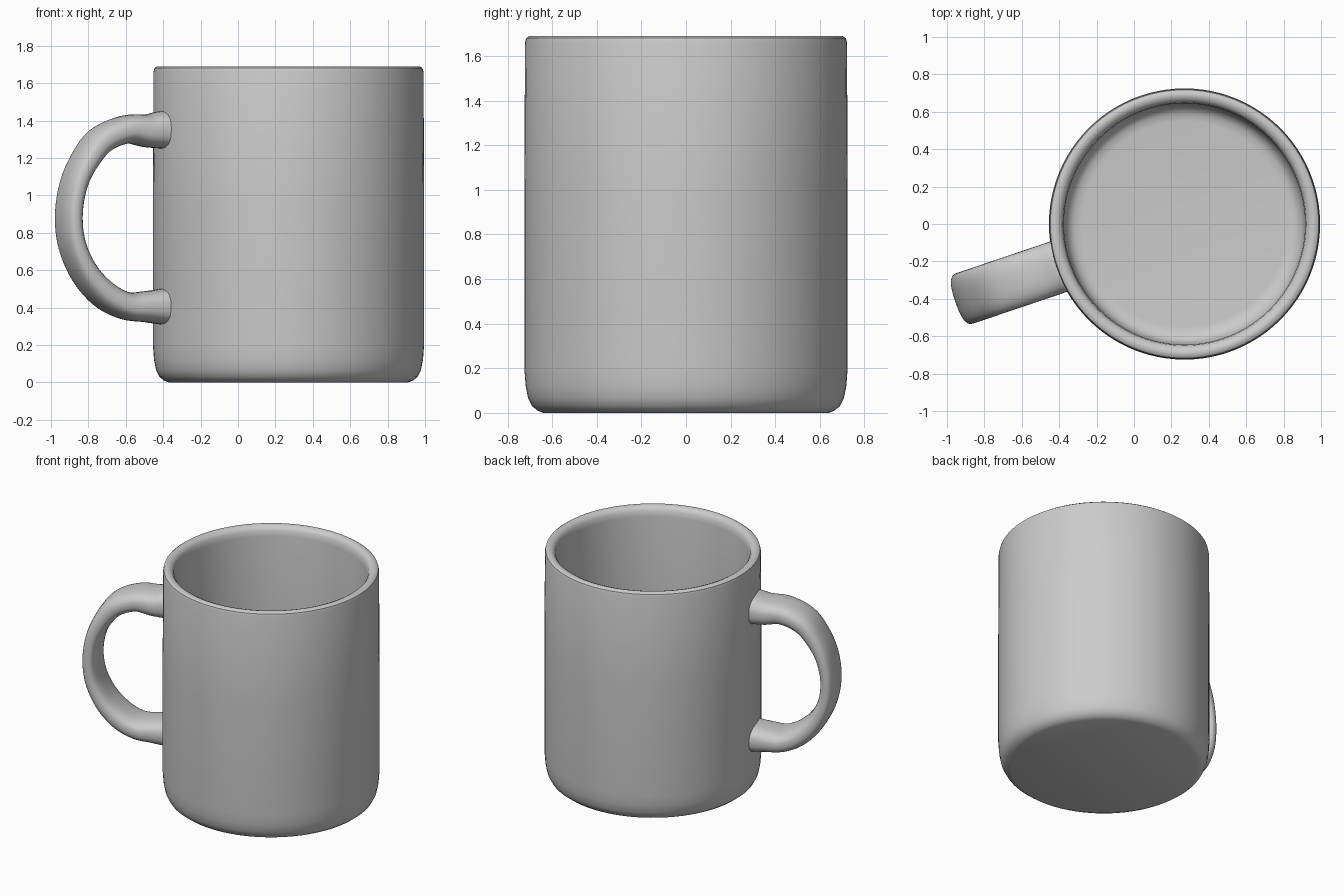
import bpy, bmesh
from math import cos, sin, pi, radians, copysign
from mathutils import Vector
from mathutils.geometry import interpolate_bezier

if "Cube" in bpy.data.objects:
    bpy.data.objects.remove(bpy.data.objects["Cube"])

CENTRE = Vector((0.27, 0, 0))
ANGLE = radians(180 + 18.7)          # direction the handle points


def smooth_chain(pts, steps=5):
    """Catmull-Rom style curve through points of any three values."""
    pts = [Vector(p) for p in pts]
    ext = [2 * pts[0] - pts[1]] + pts + [2 * pts[-1] - pts[-2]]
    out = []
    for a, b, c, d in zip(ext, ext[1:], ext[2:], ext[3:]):
        out += interpolate_bezier(b, b + (c - a) / 6, c - (d - b) / 6, c, steps + 1)[:-1]
    return out + [pts[-1]]


def skin(name, rings, angle):
    """Join closed rings of points with quads and cap both ends."""
    bm = bmesh.new()
    loops = [[bm.verts.new(p) for p in r] for r in rings]
    n = len(loops[0])
    for a, b in zip(loops, loops[1:]):
        for i in range(n):
            j = (i + 1) % n
            bm.faces.new((a[i], a[j], b[j], b[i]))
    bm.faces.new(loops[0][::-1])
    bm.faces.new(loops[-1])
    bmesh.ops.recalc_face_normals(bm, faces=bm.faces)
    me = bpy.data.meshes.new(name)
    bm.to_mesh(me)
    bm.free()
    ob = bpy.data.objects.new(name, me)
    bpy.context.collection.objects.link(ob)
    bpy.context.view_layer.objects.active = ob
    ob.select_set(True)
    bpy.ops.object.shade_smooth_by_angle(angle=radians(angle))
    ob.select_set(False)
    return ob


# Cup body: lathed profile (radius, height), base up the outside and down inside
profile = [(0.64, 0), (0.665, 0.01), (0.69, 0.03), (0.708, 0.065), (0.719, 0.12),
           (0.725, 0.2), (0.725, 1.0), (0.722, 1.66), (0.717, 1.68), (0.703, 1.69),
           (0.685, 1.69), (0.665, 1.682), (0.65, 1.66), (0.645, 1.62), (0.645, 1.0),
           (0.645, 0.22), (0.638, 0.16), (0.62, 0.12), (0.59, 0.1), (0.55, 0.095)]
N = 96
skin("cup_body", [[CENTRE + Vector((r * cos(2 * pi * i / N), r * sin(2 * pi * i / N), z))
                   for i in range(N)] for r, z in profile], 40)

# Handle: rounded strap swept along (radius, height, half thickness)
path = smooth_chain([
    (0.67, 1.35, 0.100), (0.72, 1.35, 0.100), (0.80, 1.345, 0.088), (0.92, 1.352, 0.075),
    (1.06, 1.295, 0.070), (1.155, 1.18, 0.062), (1.215, 1.05, 0.056),
    (1.24, 0.89, 0.054), (1.22, 0.73, 0.056), (1.148, 0.58, 0.062),
    (1.04, 0.468, 0.070), (0.92, 0.410, 0.073), (0.80, 0.405, 0.084),
    (0.72, 0.405, 0.095), (0.67, 0.405, 0.095)])
out_dir = Vector((cos(ANGLE), sin(ANGLE), 0))
side = Vector((-sin(ANGLE), cos(ANGLE), 0))
HALF_WIDTH, M = 0.142, 32


def soft(v):
    return copysign(abs(v) ** 0.76, v)


rings = []
for k, (u, z, t) in enumerate(path):
    a, b = path[max(k - 1, 0)], path[min(k + 1, len(path) - 1)]
    tangent = (out_dir * (b[0] - a[0]) + Vector((0, 0, b[1] - a[1]))).normalized()
    normal = tangent.cross(side)
    mid = CENTRE + out_dir * u + Vector((0, 0, z))
    rings.append([mid + side * HALF_WIDTH * soft(cos(2 * pi * i / M))
                  + normal * t * soft(sin(2 * pi * i / M)) for i in range(M)])
skin("handle", rings, 50)
